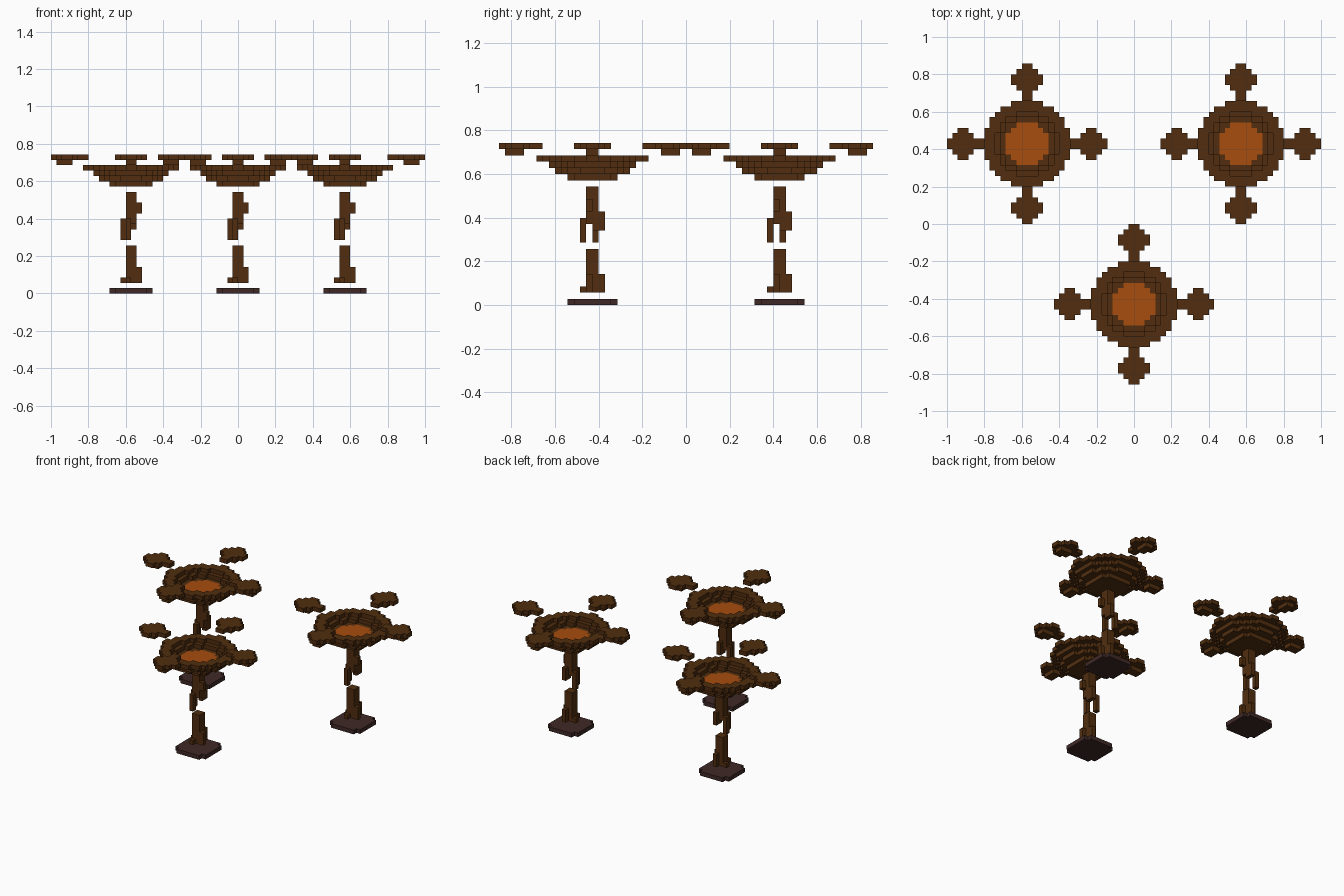
import bpy, bmesh
from mathutils import Vector

if "Cube" in bpy.data.objects:
    bpy.data.objects.remove(bpy.data.objects["Cube"])

V = 1 / 35  # size of one block


def material(name, rgb):
    m = bpy.data.materials.new(name)
    m.diffuse_color = (*rgb, 1)
    m.use_nodes = True
    m.node_tree.nodes["Principled BSDF"].inputs["Base Color"].default_value = m.diffuse_color
    return m


BARK = material("brown bark", (0.082, 0.027, 0.0048))
LAVA = material("orange glow", (0.39, 0.074, 0.0048))
STONE = material("dark stone", (0.049, 0.022, 0.019))


def box(x0, x1, y0, y1, z0, z1):
    return {(x, y, z) for x in range(x0, x1) for y in range(y0, y1) for z in range(z0, z1)}


def disc(z, r, inner=0):
    return {(x, y, z) for x in range(-10, 10) for y in range(-10, 10)
            if inner ** 2 < (x + .5) ** 2 + (y + .5) ** 2 <= r ** 2}


def turn(cells):
    # quarter turn about the tree axis
    return {(-y - 1, x, z) for x, y, z in cells}


# the two in-plane axes for each face direction
AXES = [(1, 2), (2, 0), (0, 1)]


def blocks(name, cells, mat, centre):
    # mesh of the outer faces of a set of blocks
    bm = bmesh.new()
    verts = {}
    for c in sorted(cells):
        for a in range(3):
            for s in (0, 1):
                n = list(c)
                n[a] += 2 * s - 1
                if tuple(n) in cells:
                    continue
                u, w = AXES[a]
                quad = []
                for du, dw in ((0, 0), (1, 0), (1, 1), (0, 1)):
                    p = list(c)
                    p[a] += s
                    p[u] += du
                    p[w] += dw
                    p = tuple(p)
                    if p not in verts:
                        verts[p] = bm.verts.new(Vector(p) * V)
                    quad.append(verts[p])
                if not s:
                    quad.reverse()
                bm.faces.new(quad)
    me = bpy.data.meshes.new(name)
    bm.to_mesh(me)
    bm.free()
    me.materials.append(mat)
    ob = bpy.data.objects.new(name, me)
    ob.location = (centre[0] * V, centre[1] * V, 0)
    bpy.context.collection.objects.link(ob)


# round foot
foot = disc(0, 4.35)

# lower trunk with four roots
lower = box(-1, 1, -1, 1, 2, 9)
lower |= box(1, 2, -1, 0, 2, 5) | box(0, 1, 1, 2, 2, 5)
lower |= box(-2, -1, 0, 1, 2, 3) | box(-1, 0, -2, -1, 2, 3)

# upper trunk with hanging roots and knots
upper = box(-1, 1, -1, 1, 13, 19) | box(0, 1, 0, 1, 12, 13)
upper |= box(-1, 0, -2, -1, 10, 14) | box(-2, -1, 0, 1, 10, 14)
upper |= box(1, 2, -1, 0, 15, 17) | box(0, 1, 1, 2, 12, 15)

# stepped bowl with short spouts, and its glowing pool
pool = disc(21, 4)
bowl = disc(20, 4.35) | disc(21, 6, 4) | disc(22, 7, 5) | disc(23, 8, 6)
spout = box(8, 9, -1, 1, 23, 24)

# hovering leaf pad: diamond top with a rib below
pad = box(11, 14, -1, 1, 24, 25)
for i, half in enumerate((1, 1, 2, 3, 3, 2, 1)):
    pad |= box(8 + i, 9 + i, -half, half, 25, 26)

pads = []
for k in range(4):
    bowl |= spout
    pads.append(pad)
    spout, pad = turn(spout), turn(pad)

# three identical trees
for centre in ((-20, 15), (20, 15), (0, -15)):
    blocks("foot", foot, STONE, centre)
    blocks("lower_trunk", lower, BARK, centre)
    blocks("upper_trunk", upper, BARK, centre)
    blocks("bowl", bowl, BARK, centre)
    blocks("pool", pool, LAVA, centre)
    for p in pads:
        blocks("leaf_pad", p, BARK, centre)
